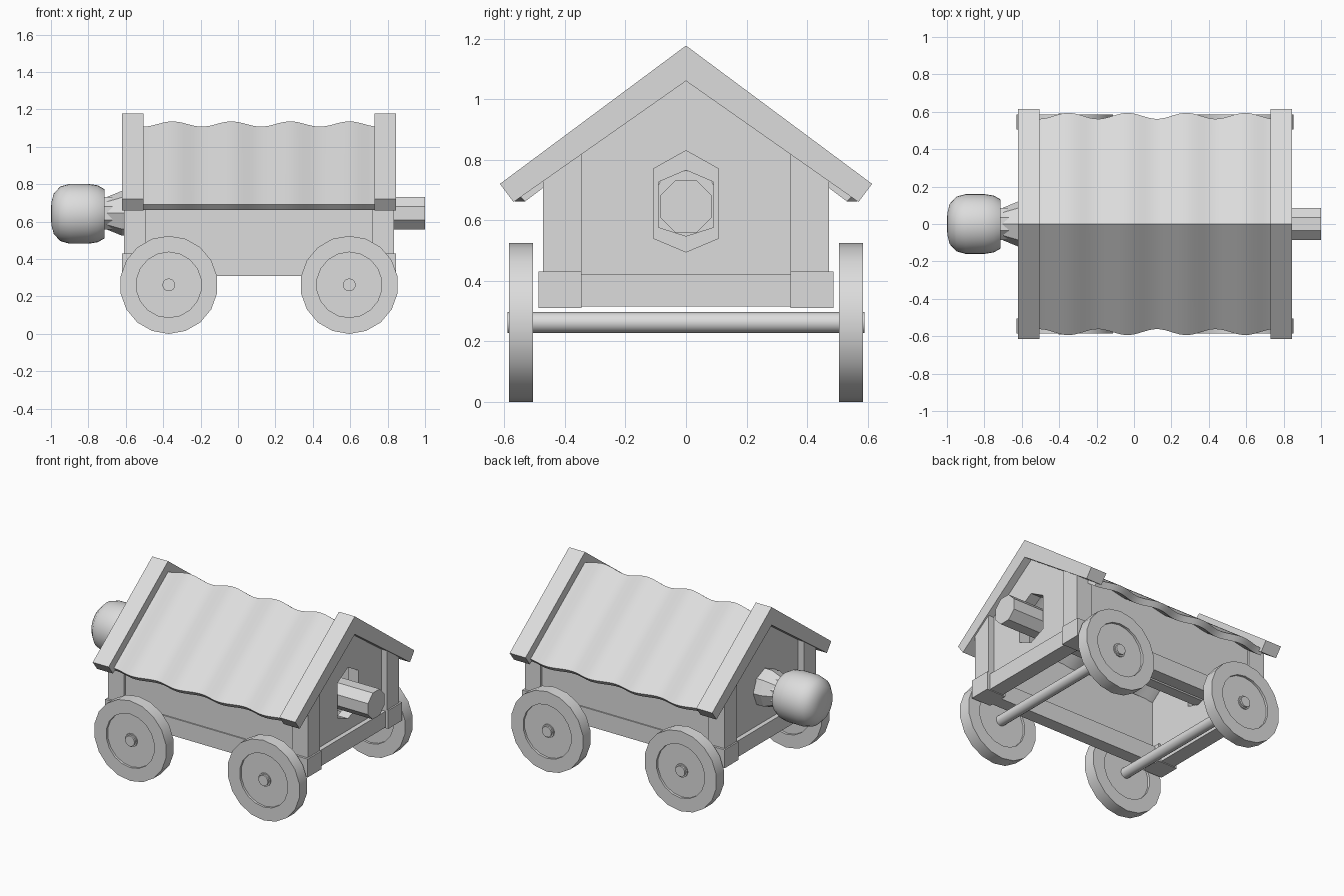
import bpy, bmesh, math
from mathutils import Vector

cube = bpy.data.objects.get("Cube")
if cube:
    bpy.data.objects.remove(cube)

wood = bpy.data.materials.new("pale grey wood")
wood.use_nodes = True
GREY = (0.72, 0.72, 0.72, 1)
wood.diffuse_color = GREY
wood.node_tree.nodes["Principled BSDF"].inputs["Base Color"].default_value = GREY


def add(name, bm, smooth=None):
    bmesh.ops.recalc_face_normals(bm, faces=bm.faces)
    mesh = bpy.data.meshes.new(name)
    bm.to_mesh(mesh)
    bm.free()
    mesh.materials.append(wood)
    ob = bpy.data.objects.new(name, mesh)
    bpy.context.collection.objects.link(ob)
    if smooth:
        bpy.ops.object.select_all(action='DESELECT')
        bpy.context.view_layer.objects.active = ob
        ob.select_set(True)
        bpy.ops.object.shade_smooth_by_angle(angle=math.radians(smooth))


def box(name, x, y, z):
    bm = bmesh.new()
    bmesh.ops.create_cube(bm, size=1)
    for v in bm.verts:
        v.co = [(a + b) / 2 + c * (b - a) for (a, b), c in zip((x, y, z), v.co)]
    add(name, bm)


def strip(name, outer, inner, x0, x1, closed=False):
    """Solid band between two matching (y, z) outlines, extruded along x."""
    bm = bmesh.new()
    n = len(outer)
    a, b, c, d = [[bm.verts.new((x, y, z)) for y, z in line]
                  for x in (x0, x1) for line in (outer, inner)]
    for i in range(n if closed else n - 1):
        j = (i + 1) % n
        for p, q in ((a, b), (b, d), (d, c), (c, a)):
            bm.faces.new((p[i], p[j], q[j], q[i]))
    if not closed:
        for i in (0, n - 1):
            bm.faces.new((a[i], b[i], d[i], c[i]))
    add(name, bm)


def lathe(name, profile, sides, axis, place, smooth=None, turn=0):
    """Spin (distance, radius) pairs about x or y."""
    bm = bmesh.new()
    rings = []
    for d, r in profile:
        ring = []
        for k in range(sides if r else 1):
            t = math.tau * k / sides + turn
            u, w = r * math.cos(t), r * math.sin(t)
            co = Vector((d, u, w) if axis == "x" else (u, d, w))
            ring.append(bm.verts.new(co + Vector(place)))
        rings.append(ring)
    for p, q in zip(rings, rings[1:]):
        for k in range(sides):
            m = (k + 1) % sides
            loop = [p[k % len(p)], p[m % len(p)], q[m % len(q)], q[k % len(q)]]
            bm.faces.new(list(dict.fromkeys(loop)))
    add(name, bm, smooth)


# Timber frame: side walls, sills, corner posts cut to the roof slope, and feet
for s, side in ((-1, "right"), (1, "left")):
    box(side + "_wall", (-0.59, 0.82), sorted((s * 0.42, s * 0.457)), (0.40, 0.755))
    box(side + "_sill", (-0.60, 0.83), sorted((s * 0.38, s * 0.465)), (0.31, 0.425))
    for end, x, e in (("ram", -0.61, 1), ("tail", 0.835, -1)):
        strip(f"{side}_{end}_post", [(s * 0.345, 0.35), (s * 0.345, 0.84)],
              [(s * 0.472, 0.35), (s * 0.472, 0.75)], x, x + e * 0.115)
        box(f"{side}_{end}_foot", sorted((x - e * 0.01, x + e * 0.13)),
            sorted((s * 0.345, s * 0.487)), (0.31, 0.43))

# Gable ends with a six sided opening, end sills and barge boards
gable = [(0, 1.08), (0.45, 0.765), (0.45, 0.38), (0, 0.38), (-0.45, 0.38), (-0.45, 0.765)]
hole = [(0, 0.83), (0.107, 0.77), (0.107, 0.54), (0, 0.495), (-0.107, 0.54), (-0.107, 0.77)]
small_hole = [(y * 0.85, 0.645 + (z - 0.645) * 0.65) for y, z in hole]
board_top = [(-0.615, 0.72), (0, 1.177), (0.615, 0.72)]
board_under = [(-0.57, 0.66), (0, 1.06), (0.57, 0.66)]
for end, x, e, opening in (("ram", -0.62, 1, small_hole), ("tail", 0.845, -1, hole)):
    strip(end + "_gable", gable, opening, x + e * 0.05, x + e * 0.125, True)
    strip(end + "_barge_board", board_top, board_under, x, x + e * 0.115)
    box(end + "_sill", sorted((x + e * 0.02, x + e * 0.12)), (-0.36, 0.36), (0.315, 0.42))

# Rippled roof sheet
bm = bmesh.new()
rows = []
STEPS = 48
for i in range(STEPS + 1):
    x = -0.53 + 1.28 * i / STEPS
    w = math.cos(math.tau * (x + 0.035) / 0.315)
    eave, ridge = 0.578 + 0.016 * w, 1.122 + 0.014 * w
    rows.append([bm.verts.new((x, y, z)) for y, z in (
        (-eave, 0.692), (0, ridge), (eave, 0.692),
        (eave - 0.03, 0.662), (0, ridge - 0.05), (0.03 - eave, 0.662))])
for p, q in zip(rows, rows[1:]):
    for k in range(6):
        m = (k + 1) % 6
        bm.faces.new((p[k], p[m], q[m], q[k]))
for r in (rows[0], rows[-1]):
    bm.faces.new((r[0], r[1], r[4], r[5]))
    bm.faces.new((r[1], r[2], r[3], r[4]))
add("roof_sheet", bm, 30)

# Wheels with a disc recessed on both faces, on round axles
rim = [(0.52, 0), (0.52, 0.175), (0.505, 0.175), (0.505, 0.262), (0.585, 0.262),
       (0.585, 0.175), (0.57, 0.175), (0.57, 0)]
hub = [(0.56, 0), (0.56, 0.043), (0.578, 0.043), (0.578, 0)]
for end, x in (("ram", -0.37), ("tail", 0.595)):
    centre = (x, 0, 0.262)
    lathe(end + "_axle", [(-0.59, 0), (-0.59, 0.034), (0.59, 0.034), (0.59, 0)],
          16, "y", centre, 40)
    for s, side in ((-1, "right"), (1, "left")):
        lathe(f"{side}_{end}_wheel", [(s * d, r) for d, r in rim],
              18, "y", centre, 25, math.pi / 2)
        lathe(f"{side}_{end}_hub", [(s * d, r) for d, r in hub], 16, "y", centre, 40)

# Ram: log, flared collar and rounded head
lathe("ram_log", [(-0.75, 0), (-0.75, 0.093), (1, 0.093), (1, 0)], 8, "x",
      (0, 0, 0.645), None, math.pi / 8)
lathe("ram_collar", [(-0.73, 0), (-0.73, 0.075), (-0.62, 0.12), (-0.53, 0.12), (-0.53, 0)],
      8, "x", (0, 0, 0.645))
head = [(-1, 0), (-0.998, 0.06), (-0.985, 0.108), (-0.95, 0.146), (-0.9, 0.16),
        (-0.8, 0.16), (-0.75, 0.152), (-0.715, 0.132), (-0.71, 0)]
lathe("ram_head", head, 32, "x", (0, 0, 0.642), 50)
